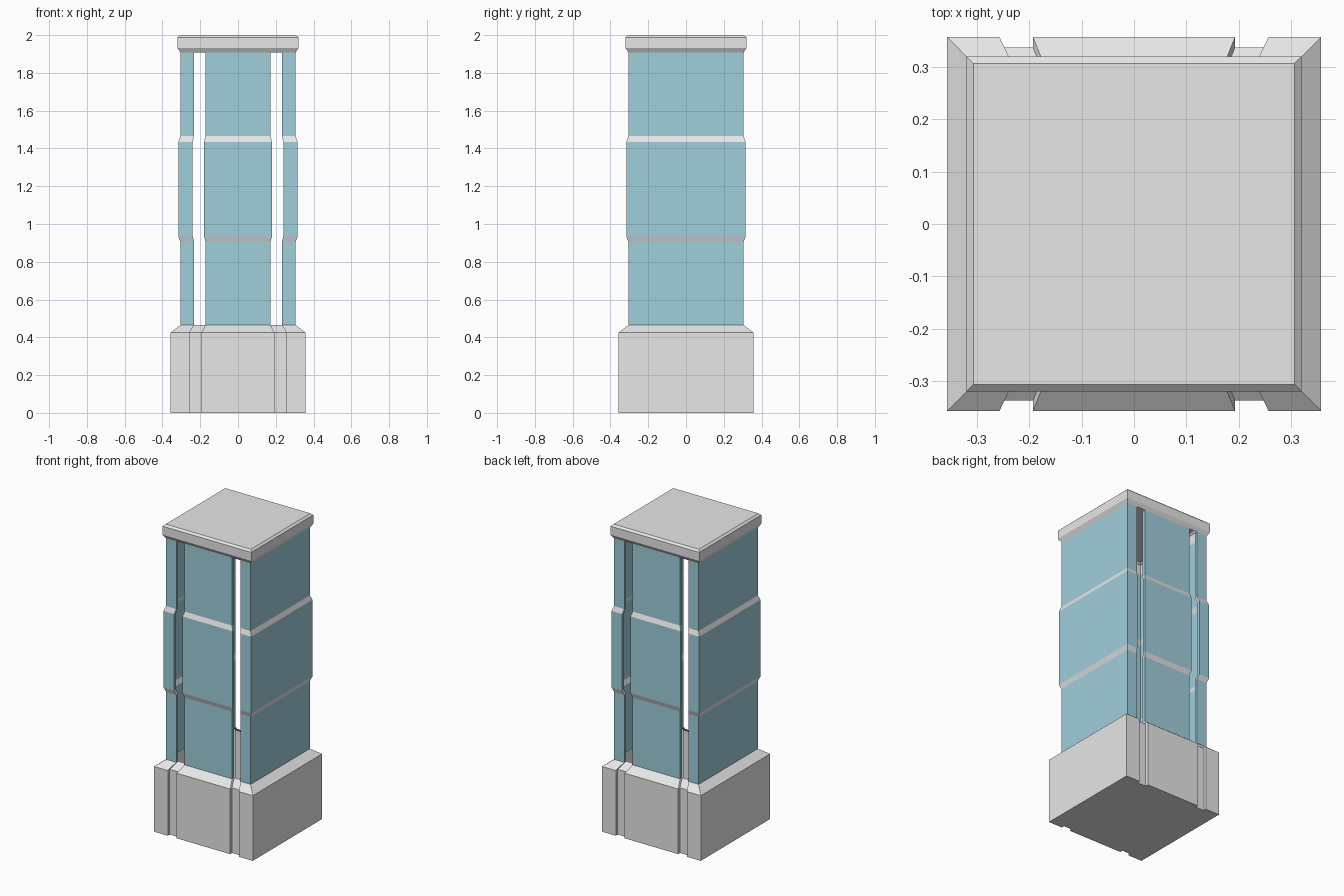
import bpy
import bmesh

cube = bpy.data.objects.get("Cube")
if cube:
    bpy.data.objects.remove(cube, do_unlink=True)


def make_material(name, rgb):
    mat = bpy.data.materials.new(name)
    mat.use_nodes = True
    mat.diffuse_color = (*rgb, 1)
    mat.node_tree.nodes["Principled BSDF"].inputs["Base Color"].default_value = (*rgb, 1)
    return mat


STONE = make_material("light grey", (0.8, 0.8, 0.8))
GLASS = make_material("pale teal", (0.35, 0.62, 0.71))
SLOT_DEPTH = 0.02


def slotted_outline(half, inner, outer):
    """Square section with two shallow channels in the front and the back."""
    floor = half - SLOT_DEPTH
    right = [(inner, half), (inner, floor), (outer, floor), (outer, half), (half, half)]
    front = [(-x, -y) for x, y in reversed(right)] + [(x, -y) for x, y in right]
    return front + [(-x, -y) for x, y in front]


def square_outline(half):
    return [(-half, -half), (half, -half), (half, half), (-half, half)]


def loft(name, rings, materials, open_channels=False, bottom=False, top=False, bands=()):
    """Skin a stack of (height, outline) rings; bands lists the grey trim steps."""
    bm = bmesh.new()
    loops = [[bm.verts.new((x, y, z)) for x, y in outline] for z, outline in rings]
    for level, (low, high) in enumerate(zip(loops, loops[1:])):
        count = len(low)
        for i in range(count):
            # channel floors are the third and seventh edges of each half
            if open_channels and i % 10 in (2, 6):
                continue
            j = (i + 1) % count
            face = bm.faces.new((low[i], low[j], high[j], high[i]))
            face.material_index = int(level in bands)
    if bottom:
        bm.faces.new(loops[0][::-1])
    if top:
        bm.faces.new(loops[-1])
    mesh = bpy.data.meshes.new(name)
    bm.to_mesh(mesh)
    bm.free()
    for mat in materials:
        mesh.materials.append(mat)
    obj = bpy.data.objects.new(name, mesh)
    bpy.context.collection.objects.link(obj)
    return obj


wide = slotted_outline(0.357, 0.193, 0.257)
narrow = slotted_outline(0.305, 0.172, 0.232)
middle = slotted_outline(0.316, 0.18, 0.24)

# Plinth with chamfered top, hollow inside
loft("plinth", [(0, wide), (0.425, wide), (0.465, narrow)], [STONE], bottom=True)

# Hollow shaft with open vertical slots and a wider middle section
loft("shaft",
     [(0.465, narrow), (0.905, narrow), (0.935, middle),
      (1.435, middle), (1.465, narrow), (1.908, narrow)],
     [GLASS, STONE], open_channels=True, bands=(1, 3))

# Flared cap with bevelled roof edge
loft("cap",
     [(1.908, square_outline(0.305)), (1.932, square_outline(0.32)),
      (1.988, square_outline(0.32)), (2.0, square_outline(0.307))],
     [STONE], top=True)
